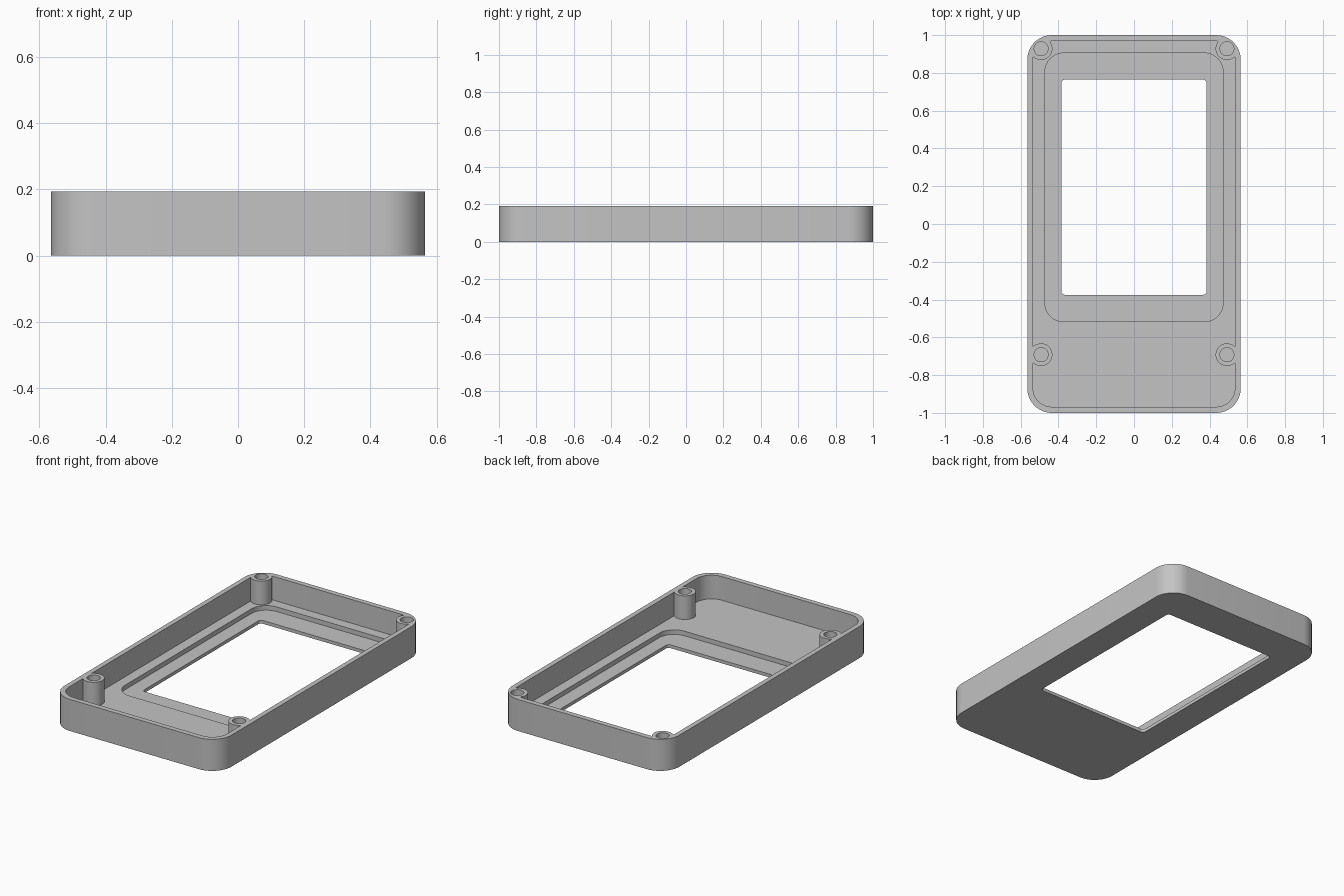
import bpy
import bmesh
from math import cos, sin, pi

if "Cube" in bpy.data.objects:
    bpy.data.objects.remove(bpy.data.objects["Cube"], do_unlink=True)

HEIGHT, FLOOR, LEDGE = 0.193, 0.048, 0.02
ABOVE = HEIGHT + 0.1
POSTS = [(side * 0.492, y) for side in (-1, 1) for y in (0.928, -0.692)]

grey = bpy.data.materials.new("light_grey_plastic")
grey.use_nodes = True
grey.diffuse_color = (0.55, 0.55, 0.55, 1)
grey.node_tree.nodes["Principled BSDF"].inputs["Base Color"].default_value = grey.diffuse_color


def prism(name, outline, z0, z1):
    """Upright solid from a closed outline."""
    bm = bmesh.new()
    face = bm.faces.new([bm.verts.new((x, y, z0)) for x, y in outline])
    up = bmesh.ops.extrude_face_region(bm, geom=[face])["geom"]
    bmesh.ops.translate(bm, vec=(0, 0, z1 - z0),
                        verts=[v for v in up if isinstance(v, bmesh.types.BMVert)])
    bmesh.ops.recalc_face_normals(bm, faces=bm.faces)
    mesh = bpy.data.meshes.new(name)
    bm.to_mesh(mesh)
    bm.free()
    obj = bpy.data.objects.new(name, mesh)
    mesh.materials.append(grey)
    bpy.context.collection.objects.link(obj)
    return obj


def rounded(half_x, y0, y1, r, steps=12):
    """Rounded rectangle, centred on x."""
    corners = [(half_x - r, y1 - r), (r - half_x, y1 - r),
               (r - half_x, y0 + r), (half_x - r, y0 + r)]
    return [(cx + r * cos((q + i / steps) * pi / 2), cy + r * sin((q + i / steps) * pi / 2))
            for q, (cx, cy) in enumerate(corners) for i in range(steps + 1)]


def circle(cx, cy, r, n=40):
    return [(cx + r * cos(2 * pi * i / n), cy + r * sin(2 * pi * i / n)) for i in range(n)]


def cut(target, cutter):
    """Subtract the cutter and discard it."""
    cutter.hide_render = True
    mod = target.modifiers.new("cut", "BOOLEAN")
    mod.operation, mod.solver, mod.object = "DIFFERENCE", "EXACT", cutter
    bpy.ops.object.select_all(action="DESELECT")
    bpy.context.view_layer.objects.active = target
    target.select_set(True)
    bpy.ops.object.modifier_apply(modifier=mod.name)
    bpy.data.objects.remove(cutter, do_unlink=True)


# Outer block of the case
case = prism("case_shell", rounded(0.565, -1, 1, 0.13), 0, HEIGHT)

# Inner cavity, leaving the screw posts standing
cavity = prism("cavity_cutter", rounded(0.535, -0.968, 0.968, 0.10), FLOOR, ABOVE)
for x, y in POSTS:
    cut(cavity, prism("post_keepout", circle(x, y, 0.06), -0.1, ABOVE + 0.1))
cut(case, cavity)

# Screen recess and window opening
cut(case, prism("recess_cutter", rounded(0.472, -0.517, 0.905, 0.10), LEDGE, HEIGHT - 0.05))
cut(case, prism("window_cutter", rounded(0.385, -0.375, 0.765, 0.02, 6), -0.1, ABOVE))

# Blind screw holes
for x, y in POSTS:
    cut(case, prism("hole_cutter", circle(x, y, 0.037), FLOOR, ABOVE))

bpy.ops.object.shade_smooth_by_angle()
